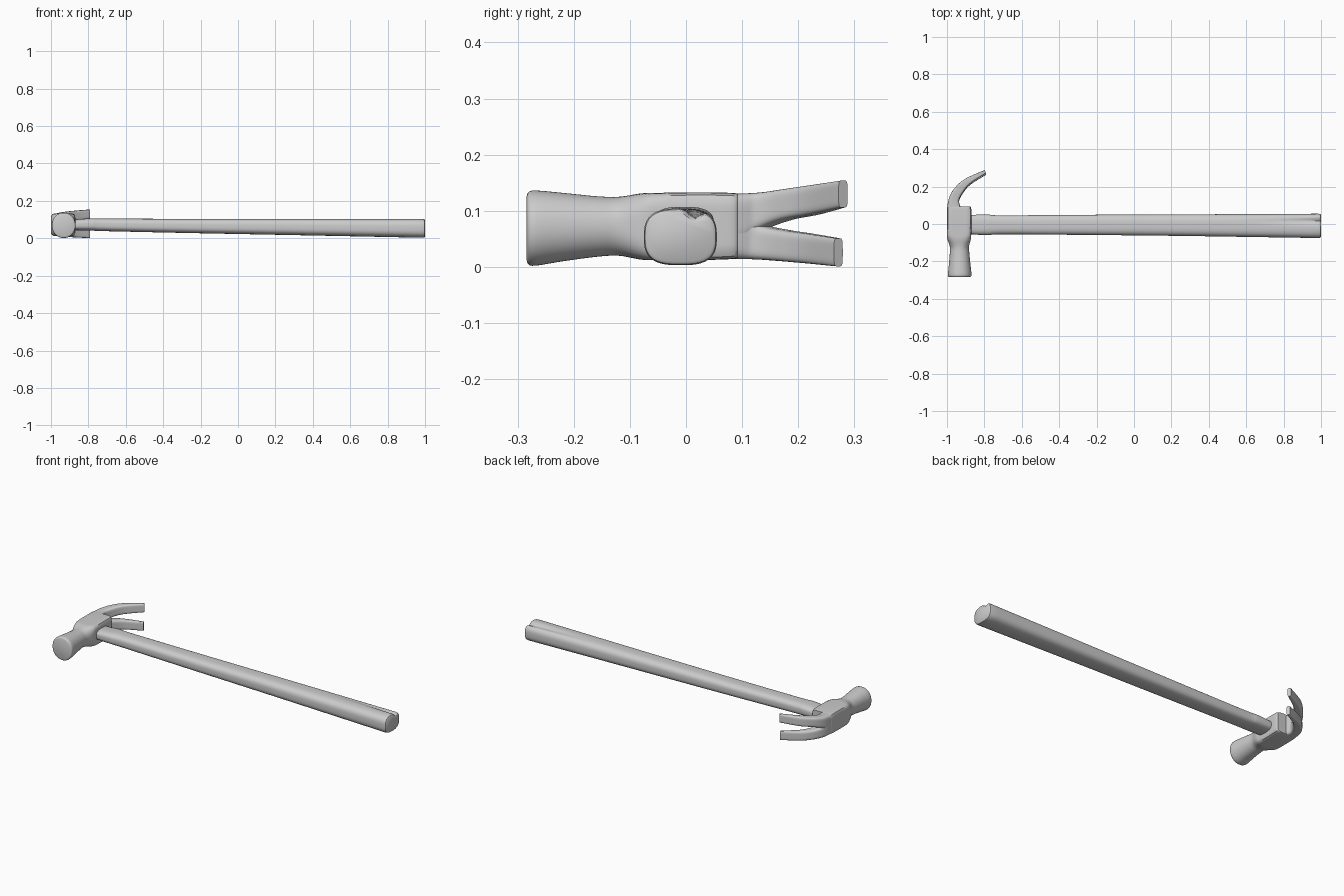
import bpy, bmesh, math
from mathutils import Vector

if "Cube" in bpy.data.objects:
    bpy.data.objects.remove(bpy.data.objects["Cube"])


def smooth_rows(rows, steps):
    """Catmull-Rom resampling of rows of numbers."""
    out = []
    for i in range(len(rows) - 1):
        p0, p1 = rows[max(i - 1, 0)], rows[i]
        p2, p3 = rows[i + 1], rows[min(i + 2, len(rows) - 1)]
        for s in range(steps):
            t = s / steps
            out.append([0.5 * (2 * b + (c - a) * t + (2 * a - 5 * b + 4 * c - d) * t * t
                               + (3 * b - a - 3 * c + d) * t ** 3)
                        for a, b, c, d in zip(p0, p1, p2, p3)])
    out.append(list(rows[-1]))
    return out


def section(centre, u, v, power, sides=48):
    """Superellipse ring spanned by half axes u and v."""
    ring = []
    for i in range(sides):
        a = 2 * math.pi * i / sides
        c, s = math.cos(a), math.sin(a)
        r = (abs(c) ** power + abs(s) ** power) ** (-1 / power)
        ring.append(centre + u * (c * r) + v * (s * r))
    return ring


def loft(name, rings):
    bm = bmesh.new()
    vs = [[bm.verts.new(p) for p in ring] for ring in rings]
    n = len(vs[0])
    for a, b in zip(vs, vs[1:]):
        for i in range(n):
            j = (i + 1) % n
            bm.faces.new((a[i], a[j], b[j], b[i]))
    bm.faces.new(vs[0])
    bm.faces.new(vs[-1])
    bmesh.ops.recalc_face_normals(bm, faces=bm.faces)
    me = bpy.data.meshes.new(name)
    bm.to_mesh(me)
    bm.free()
    ob = bpy.data.objects.new(name, me)
    bpy.context.collection.objects.link(ob)
    bpy.ops.object.select_all(action='DESELECT')
    ob.select_set(True)
    bpy.context.view_layer.objects.active = ob
    bpy.ops.object.shade_smooth_by_angle(angle=math.radians(40))
    return ob


# Head: striking face, neck and square centre block (y, x0, x1, z0, z1, power)
head = [
    (-.284, -.986, -.880, .012, .126, 2.1),
    (-.274, -.995, -.869, .002, .136, 2.1),
    (-.22, -.990, -.874, .010, .132, 2.1),
    (-.16, -.985, -.880, .018, .126, 2.1),
    (-.12, -.985, -.882, .020, .125, 2.3),
    (-.08, -.998, -.872, .013, .131, 4),
    (-.05, -1.0, -.870, .012, .132, 7),
    (.02, -1.0, -.870, .012, .133, 8),
    (.08, -1.0, -.870, .014, .132, 8),
    (.093, -.997, -.876, .017, .130, 8)]
loft("hammer_head", [
    section(Vector(((x0 + x1) / 2, y, (z0 + z1) / 2)), Vector(((x1 - x0) / 2, 0, 0)),
            Vector((0, 0, (z1 - z0) / 2)), max(p, 2))
    for y, x0, x1, z0, z1, p in smooth_rows(head, 5)])

# Claw: two curved prongs that share a root (outer xy, inner xy)
path = [
    (-.999, .05, -.915, .05), (-.997, .10, -.930, .10), (-.985, .15, -.935, .128),
    (-.955, .197, -.915, .168), (-.90, .243, -.875, .216), (-.80, .288, -.79, .272)]
upper = [(.035, .131), (.045, .131), (.068, .133), (.084, .139), (.093, .146), (.106, .154)]
lower = [(.013, .11), (.014, .10), (.013, .076), (.010, .066), (.006, .059), (.001, .051)]
for name, heights, shrink in (("upper_claw", upper, 1), ("lower_claw", lower, .97)):
    rings = []
    for ox, oy, ix, iy, z0, z1 in smooth_rows([p + h for p, h in zip(path, heights)], 6):
        o, i = Vector((ox, oy * shrink, 0)), Vector((ix, iy * shrink, 0))
        rings.append(section((o + i) / 2 + Vector((0, 0, (z0 + z1) / 2)), (i - o) / 2,
                             Vector((0, 0, (z1 - z0) / 2)), 5))
    loft(name, rings)

# Handle: slowly widening bar with a shallow groove toward the free end
handle = [
    (-.93, -.050, .045, .045, .100), (-.86, -.056, .049, .043, .102),
    (-.78, -.059, .050, .041, .107), (-.70, -.055, .046, .038, .106),
    (-.30, -.058, .049, .029, .104), (.20, -.063, .051, .019, .104),
    (.60, -.069, .053, .011, .104), (.985, -.075, .055, .003, .104)]
rows = smooth_rows(handle, 6) + [[.996, -.073, .053, .005, .102], [1.0, -.068, .048, .010, .097]]
rings = []
for x, y0, y1, z0, z1 in rows:
    ring = section(Vector((x, (y0 + y1) / 2, (z0 + z1) / 2)), Vector((0, (y1 - y0) / 2, 0)),
                   Vector((0, 0, (z1 - z0) / 2)), 2.9)
    depth = .016 * max(0, (x - .5) / .5) ** 2
    for p in ring:
        if p.z > (z0 + z1) / 2:
            p.z -= depth * math.exp(-((p.y - .015) / .014) ** 2)
    rings.append(ring)
loft("handle", rings)
